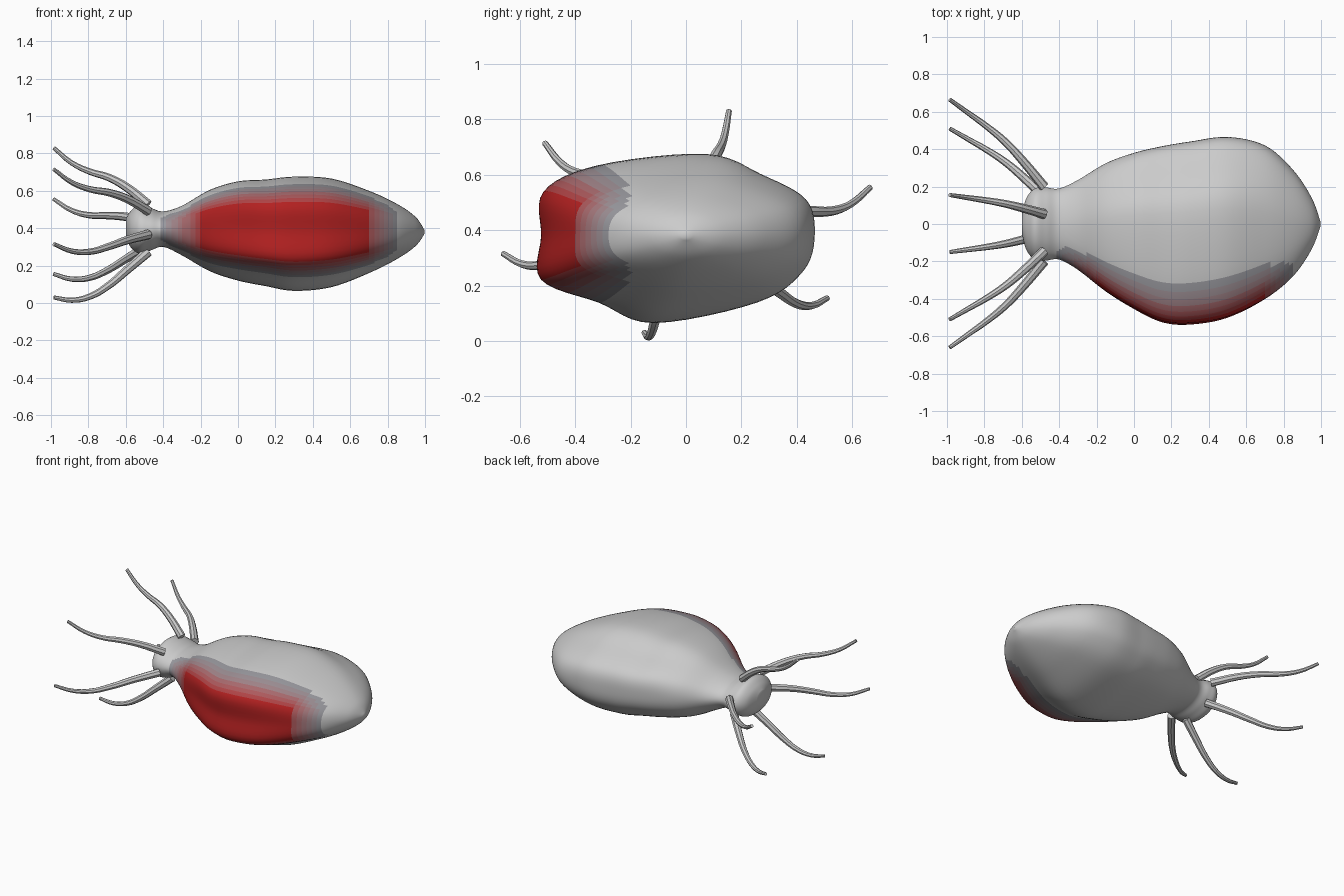
import bpy, bmesh
from math import sin, cos, pi
from mathutils import Vector

if "Cube" in bpy.data.objects:
    bpy.data.objects.remove(bpy.data.objects["Cube"])


def catmull(a, b, c, d, t):
    return [0.5 * (2 * q + (r - p) * t + (2 * p - 5 * q + 4 * r - s) * t * t
                   + (3 * q - p - 3 * r + s) * t ** 3) for p, q, r, s in zip(a, b, c, d)]


def ramp(v, lo, hi):
    return max(0.0, min(1.0, (v - lo) / (hi - lo)))


# Body stations: x, y min, y max, z min, z max, blend towards the lopsided section
stations = [
    (-0.60, -0.05, 0.05, 0.35, 0.45, 0),
    (-0.575, -0.14, 0.14, 0.30, 0.49, 0),
    (-0.53, -0.19, 0.19, 0.265, 0.525, 0),
    (-0.47, -0.195, 0.195, 0.28, 0.51, 0),
    (-0.40, -0.19, 0.19, 0.30, 0.49, 0),
    (-0.30, -0.245, 0.235, 0.255, 0.52, 0.2),
    (-0.15, -0.36, 0.325, 0.17, 0.605, 0.6),
    (0.0, -0.445, 0.38, 0.12, 0.65, 0.9),
    (0.15, -0.51, 0.415, 0.09, 0.66, 1),
    (0.30, -0.522, 0.44, 0.065, 0.675, 1),
    (0.50, -0.49, 0.465, 0.085, 0.665, 0.9),
    (0.70, -0.40, 0.42, 0.16, 0.60, 0.6),
    (0.85, -0.28, 0.29, 0.235, 0.53, 0.3),
    (0.95, -0.135, 0.14, 0.305, 0.46, 0),
    (0.997, -0.012, 0.012, 0.37, 0.39, 0),
]
# Normalised cross-section at the widest point, flattened on the front side
section = [(1, .03), (.94, .46), (.61, .76), (.22, 1), (-.57, .87), (-.98, .56),
           (-1, .03), (-1, -.49), (-.57, -.76), (-.16, -1), (.6, -.76), (.92, -.4)]
N, SUB, SHADES = 12, 6, 8

rows = []
last = len(stations) - 1
for i in range(last):
    pts = [stations[max(0, min(last, i + k))] for k in (-1, 0, 1, 2)]
    rows += [catmull(*pts, j / SUB) for j in range(SUB)]
rows.append(list(stations[-1]))

# Mantle and head: one lofted skin
bm = bmesh.new()
loops = []
for x, y0, y1, z0, z1, b in rows:
    corner = [((1 - b) * cos(k * pi / 6) + b * section[k][0],
               (1 - b) * sin(k * pi / 6) + b * section[k][1]) for k in range(N)]
    loop = []
    for k in range(N):
        pts = [corner[(k + o) % N] for o in (-1, 0, 1, 2)]
        for j in range(SUB):
            u, v = catmull(*pts, j / SUB)
            loop.append(bm.verts.new((x, (y0 + y1) / 2 + u * (y1 - y0) / 2,
                                      (z0 + z1) / 2 + v * (z1 - z0) / 2)))
    loops.append(loop)
M = N * SUB
for r in range(len(loops) - 1):
    xm = (rows[r][0] + rows[r + 1][0]) / 2
    along = ramp(xm, -0.43, -0.18) * (1 - ramp(xm, 0.68, 0.86))
    for k in range(M):
        f = bm.faces.new((loops[r][k], loops[r][(k + 1) % M],
                          loops[r + 1][(k + 1) % M], loops[r + 1][k]))
        s = (k + 0.5) / SUB
        f.material_index = round(along * ramp(s, 4, 5) * (1 - ramp(s, 7, 8)) * SHADES)
bm.faces.new(loops[0])
bm.faces.new(loops[-1])
bmesh.ops.recalc_face_normals(bm, faces=bm.faces)
mesh = bpy.data.meshes.new("mantle")
bm.to_mesh(mesh)
bm.free()
mantle = bpy.data.objects.new("mantle", mesh)
bpy.context.collection.objects.link(mantle)

# Red patch fading into grey; slot 0 stays plain
mesh.materials.append(None)
grey, red = Vector((0.30, 0.36, 0.39)), Vector((0.45, 0.015, 0.015))
for i in range(1, SHADES + 1):
    mat = bpy.data.materials.new(f"red_fade_{i}")
    mat.diffuse_color = (*grey.lerp(red, i / SHADES), 1)
    mat.use_nodes = True
    mat.node_tree.nodes["Principled BSDF"].inputs["Base Color"].default_value = mat.diffuse_color
    mesh.materials.append(mat)
mesh.shade_smooth()


# Arms: six tapered tubes, bowed outward and sagging towards the tip
def arm(index, angle, tip):
    root = Vector((-0.48, 0.205 * cos(angle), 0.40 + 0.13 * sin(angle)))
    tip = Vector((-0.985, *tip))
    out = Vector((0, cos(angle), sin(angle)))
    bend = [(0, 0, 0), (.23, .035, -.01), (.42, .05, -.03),
            (.62, .04, -.05), (.81, .02, -.042), (1, 0, 0)]
    curve = bpy.data.curves.new("arm", 'CURVE')
    curve.dimensions = '3D'
    curve.bevel_depth = 0.027
    curve.bevel_resolution = 2
    curve.resolution_u = 4
    curve.use_fill_caps = True
    spline = curve.splines.new('BEZIER')
    spline.bezier_points.add(len(bend) - 1)
    for p, (t, bow, sag) in zip(spline.bezier_points, bend):
        p.co = root.lerp(tip, t) + out * bow + Vector((0, 0, sag))
        p.handle_left_type = p.handle_right_type = 'AUTO'
        p.radius = 1 - 0.6 * t
    ob = bpy.data.objects.new(f"arm_{index}", curve)
    bpy.context.collection.objects.link(ob)
    bpy.ops.object.select_all(action='DESELECT')
    ob.select_set(True)
    bpy.context.view_layer.objects.active = ob
    bpy.ops.object.convert(target='MESH')
    bpy.ops.object.shade_smooth_by_angle()


tips = [(.665, .555), (.155, .83), (-.51, .715), (-.66, .315), (-.15, .03), (.51, .155)]
for i, tip in enumerate(tips):
    arm(i + 1, pi / 12 + i * pi / 3, tip)
